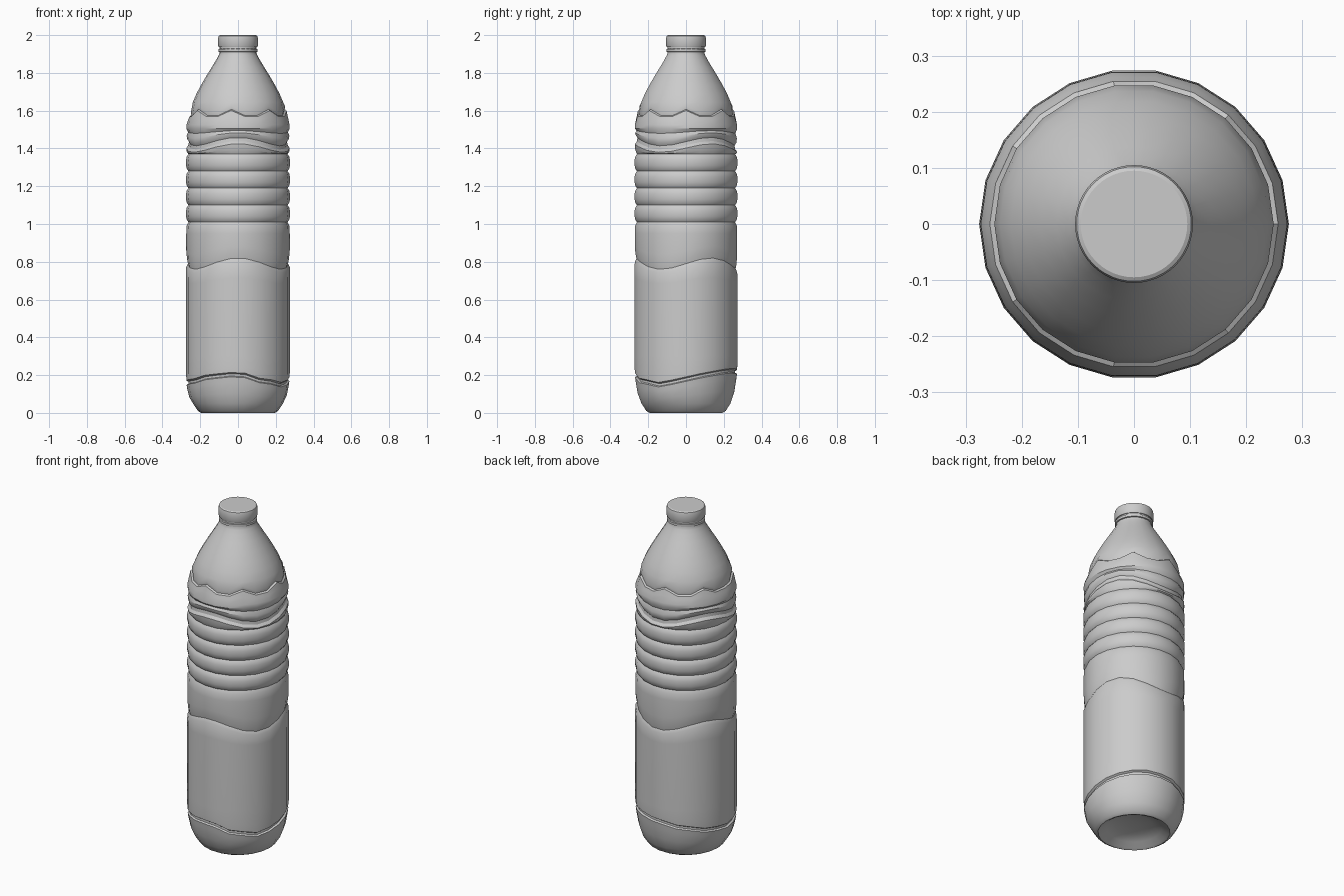
import bpy, bmesh, math

if "Cube" in bpy.data.objects:
    bpy.data.objects.remove(bpy.data.objects["Cube"])

SIDES = 22


def flat(k, t):
    return 0


def triple(k, t):
    # three soft waves around the bottle, crest at the front
    return 0.03 * math.cos(3 * (t + math.pi / 2))


BASE = [.20, .165, .145, .175, .205, .22, .215, .195, .17, .155, .165, .19]


def base_wave(k, t):
    # uneven wave of the bottom groove, interpolated between 30 degree stations
    u = ((t + math.pi / 2) / (2 * math.pi) * 12) % 12
    i = int(u)
    f = u - i
    f = (1 - math.cos(math.pi * f)) / 2
    return BASE[i % 12] * (1 - f) + BASE[(i + 1) % 12] * f - 0.18


def zigzag(k, t):
    return 0.018 if k % 3 == 0 else -0.014


def scaled(fn, s):
    return lambda k, t: s * fn(k, t)


def lathe(name, rows, sides, angle=28):
    """Spin rows of (radius, height, wave) into one surface; end rows are capped."""
    bm = bmesh.new()
    rings = []
    for r, z, wave in rows:
        ring = []
        for k in range(-(sides // 2), sides - sides // 2):
            t = 2 * math.pi * k / sides
            ring.append(bm.verts.new((r * math.cos(t), r * math.sin(t), z + wave(k, t))))
        rings.append(ring)
    for a, b in zip(rings, rings[1:]):
        for i in range(sides):
            j = (i + 1) % sides
            bm.faces.new((a[i], a[j], b[j], b[i]))
    bm.faces.new(rings[0][::-1])
    bm.faces.new(rings[-1])
    me = bpy.data.meshes.new(name)
    bm.to_mesh(me)
    bm.free()
    ob = bpy.data.objects.new(name, me)
    bpy.context.collection.objects.link(ob)
    bpy.ops.object.select_all(action='DESELECT')
    bpy.context.view_layer.objects.active = ob
    ob.select_set(True)
    bpy.ops.object.shade_smooth_by_angle(angle=math.radians(angle))
    return ob


# base with hollow underside
rows = [(r, z, flat) for r, z in [(.03, .05), (.10, .044), (.15, .027), (.18, .006),
                                  (.195, 0), (.212, .01), (.238, .05)]]
rows += [(.258, .095, scaled(base_wave, .5)), (.268, .145, scaled(base_wave, .85))]
# bottom wavy groove
rows += [(.272, .172, base_wave), (.262, .177, base_wave), (.262, .189, base_wave),
         (.273, .196, base_wave), (.275, .23, scaled(base_wave, .8))]
# label panel and wavy step above it
rows += [(.275, .30, flat), (.275, .70, scaled(triple, .5)), (.274, .772, triple),
         (.265, .79, triple), (.270, .815, triple), (.274, .86, scaled(triple, .7)),
         (.274, .95, flat), (.272, .99, flat)]
# horizontal ribs
for i in range(5):
    z = 1.01 + .09 * i
    rows.append((.262, z, flat))
    if i < 4:
        rows += [(r, z + d, flat) for r, d in [(.271, .012), (.275, .03), (.276, .045),
                                               (.275, .06), (.271, .078)]]
# wavy shoulder groove
upper = scaled(triple, .75)
rows += [(.271, 1.382, scaled(triple, .3)), (.274, 1.402, upper), (.262, 1.417, upper),
         (.260, 1.436, upper), (.270, 1.452, upper), (.272, 1.468, scaled(triple, .5)),
         (.264, 1.487, scaled(triple, .25)), (.274, 1.505, flat), (.273, 1.525, flat)]
# zigzag ledge
rows += [(.264, 1.558, scaled(zigzag, .5)), (.257, 1.583, zigzag), (.247, 1.589, zigzag),
         (.249, 1.606, zigzag)]
# shoulder dome and neck
rows += [(r, z, flat) for r, z in [(.239, 1.645), (.220, 1.69), (.196, 1.735),
                                   (.167, 1.785), (.138, 1.832), (.115, 1.87), (.103, 1.893),
                                   (.098, 1.905), (.098, 1.95)]]
lathe("bottle_body", rows, SIDES)

# neck ring
lathe("neck_ring", [(r, z, flat) for r, z in [(.09, 1.908), (.104, 1.912), (.104, 1.926),
                                              (.09, 1.93)]], 48)

# screw cap
lathe("cap", [(r, z, flat) for r, z in [(.095, 1.936), (.102, 1.936), (.105, 1.943), (.105, 1.985),
                                        (.102, 1.996), (.095, 2.0)]], 48)
